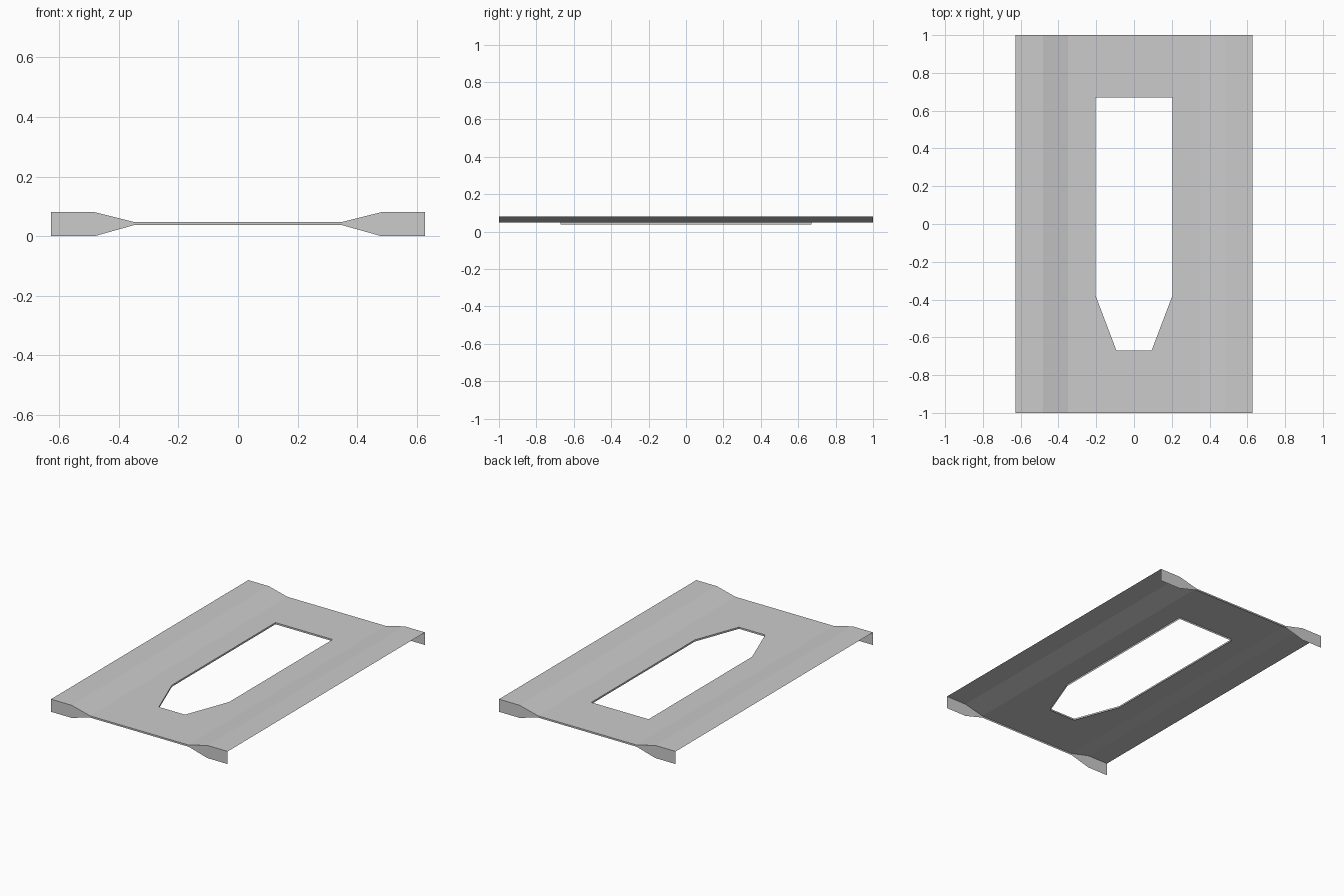
import bpy
import bmesh

if "Cube" in bpy.data.objects:
    bpy.data.objects.remove(bpy.data.objects["Cube"])

Z_TOP, Z_MID, Z_MID_LOW = 0.081, 0.048, 0.037
X_OUT, X_SHOULDER, X_FLAT = 0.627, 0.482, 0.35
Y_END, Y_BEND = 1.0, -0.38

grey = bpy.data.materials.new("light grey")
grey.diffuse_color = (0.6, 0.6, 0.6, 1)
grey.use_nodes = True
grey.node_tree.nodes["Principled BSDF"].inputs["Base Color"].default_value = grey.diffuse_color


def make_part(name, faces):
    """Build an open surface from a list of polygons."""
    bm = bmesh.new()
    for pts in faces:
        bm.faces.new([bm.verts.new(p) for p in pts])
    bmesh.ops.remove_doubles(bm, verts=bm.verts, dist=1e-5)
    mesh = bpy.data.meshes.new(name)
    bm.to_mesh(mesh)
    bm.free()
    mesh.materials.append(grey)
    obj = bpy.data.objects.new(name, mesh)
    bpy.context.collection.objects.link(obj)


# Opening outline and matching flat-panel outline, both clockwise from above
hole = [(-0.203, 0.67), (0.203, 0.67), (0.203, Y_BEND),
        (0.093, -0.67), (-0.093, -0.67), (-0.203, Y_BEND)]
rim = [(-X_FLAT, Y_END), (X_FLAT, Y_END), (X_FLAT, Y_BEND),
       (X_FLAT, -Y_END), (-X_FLAT, -Y_END), (-X_FLAT, Y_BEND)]

# Top sheet: flat ring around the opening plus sloped and raised side bands
sheet, walls = [], []
for i in range(6):
    j = (i + 1) % 6
    a, b, c, d = hole[i], hole[j], rim[j], rim[i]
    sheet.append([(*p, Z_MID) for p in (a, b, c, d)][::-1])
    walls.append([(*a, Z_MID), (*b, Z_MID), (*b, Z_MID_LOW), (*a, Z_MID_LOW)])

profile = [(X_FLAT, Z_MID), (X_SHOULDER, Z_TOP), (X_OUT, Z_TOP)]
for (x0, z0), (x1, z1) in zip(profile, profile[1:]):
    for y0, y1 in ((-Y_END, Y_BEND), (Y_BEND, Y_END)):
        quad = [(x0, y0, z0), (x1, y0, z1), (x1, y1, z1), (x0, y1, z0)]
        sheet.append(quad)
        sheet.append([(-x, y, z) for x, y, z in reversed(quad)])
make_part("top_sheet", sheet)

# Walls of the opening, facing into it
make_part("opening_walls", walls)

# End plates: thin in the middle, deep at both sides
lower = [(-X_OUT, 0), (-X_SHOULDER, 0), (-X_FLAT, Z_MID_LOW),
         (X_FLAT, Z_MID_LOW), (X_SHOULDER, 0), (X_OUT, 0)]
upper = [(-X_OUT, Z_TOP), (-X_SHOULDER, Z_TOP), (-X_FLAT, Z_MID),
         (X_FLAT, Z_MID), (X_SHOULDER, Z_TOP), (X_OUT, Z_TOP)]
for name, y, step in (("front_plate", -Y_END, 1), ("back_plate", Y_END, -1)):
    plates = []
    for i in range(5):
        outline = [lower[i], lower[i + 1], upper[i + 1], upper[i]]
        plates.append([(x, y, z) for x, z in outline][::step])
    make_part(name, plates)
